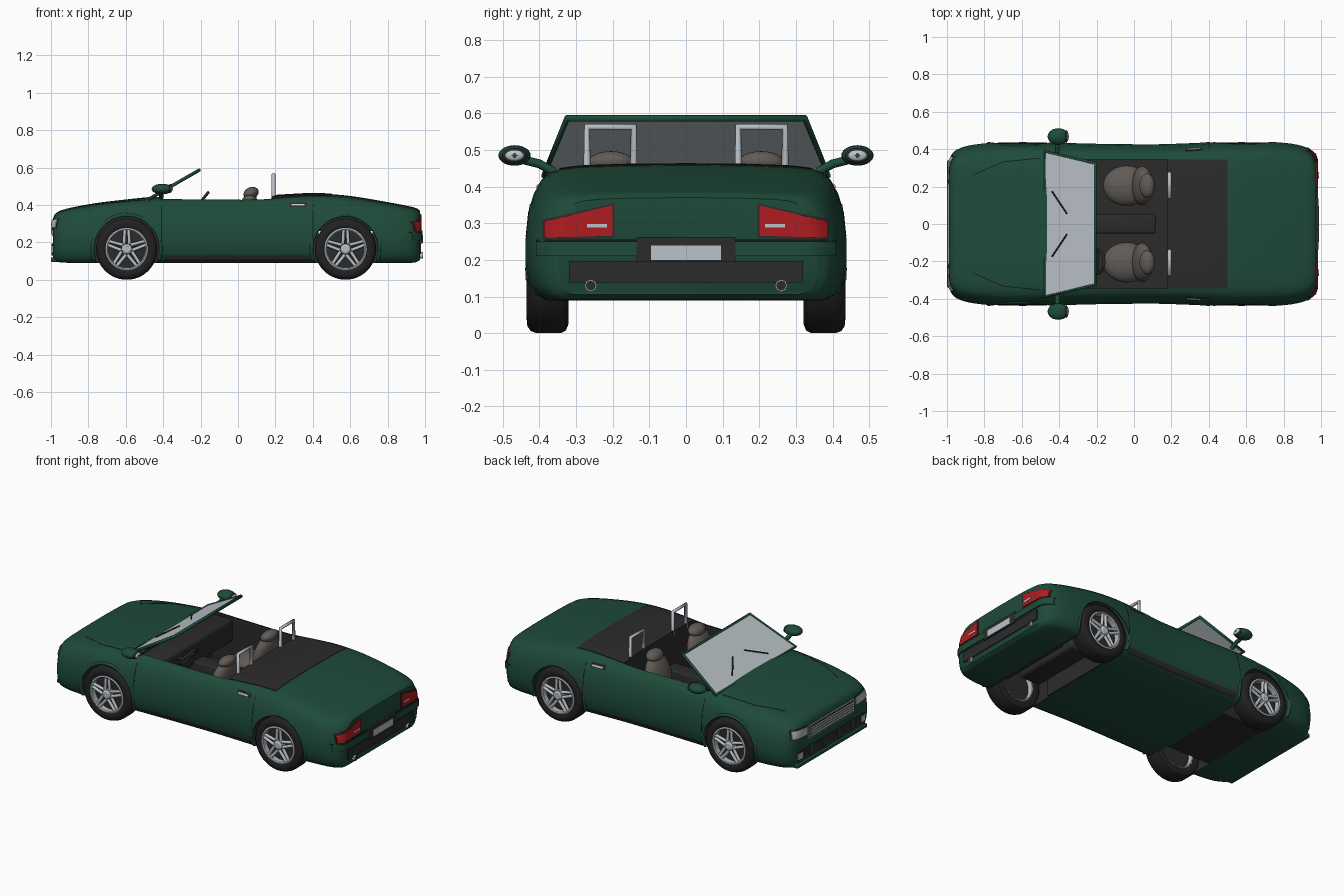
import bpy, bmesh, math
from mathutils import Vector, Matrix
from mathutils.bvhtree import BVHTree

if "Cube" in bpy.data.objects:
    bpy.data.objects.remove(bpy.data.objects["Cube"])

def material(name, rgb):
    m = bpy.data.materials.new(name)
    m.diffuse_color = (*rgb, 1)
    m.use_nodes = True
    m.node_tree.nodes["Principled BSDF"].inputs["Base Color"].default_value = m.diffuse_color
    return m

GREEN = material("dark green paint", (.013, .070, .041))
DARK = material("black trim", (.024, .024, .025))
TYRE = material("tyre rubber", (.015, .015, .015))
SILVER = material("silver metal", (.48, .52, .56))
GLASS = material("pale glass", (.50, .55, .59))
RED = material("red lamp", (.42, .012, .014))
SEAT = material("brown leather", (.12, .105, .092))
LINE = material("panel gap", (.006, .012, .01))

def finish(name, bm, mat, angle=35):
    bmesh.ops.recalc_face_normals(bm, faces=bm.faces[:])
    me = bpy.data.meshes.new(name)
    bm.to_mesh(me)
    bm.free()
    ob = bpy.data.objects.new(name, me)
    bpy.context.collection.objects.link(ob)
    me.materials.append(mat)
    activate(ob)
    bpy.ops.object.shade_smooth_by_angle(angle=math.radians(angle))
    return ob

def activate(ob):
    bpy.ops.object.select_all(action='DESELECT')
    ob.select_set(True)
    bpy.context.view_layer.objects.active = ob

def box(name, lo, hi, mat, bevel=0):
    lo, hi = Vector(lo), Vector(hi)
    bm = bmesh.new()
    bmesh.ops.create_cube(bm, size=1, matrix=Matrix.Translation((lo + hi) / 2) @ Matrix.Diagonal((*(hi - lo), 1)))
    if bevel:
        bmesh.ops.bevel(bm, geom=bm.edges[:], offset=bevel, segments=3, affect='EDGES', profile=.5)
    return finish(name, bm, mat)

def ball(name, c, r, mat, tilt=0):
    bm = bmesh.new()
    m = Matrix.Translation(c) @ Matrix.Rotation(tilt, 4, 'Y') @ Matrix.Diagonal((*r, 1))
    bmesh.ops.create_uvsphere(bm, u_segments=24, v_segments=14, radius=1, matrix=m)
    return finish(name, bm, mat, 60)

def lathe(name, profile, c, s, mat, closed=True, n=48):
    """Revolve (radius, outward y) points around the y axis."""
    bm = bmesh.new()
    rings = [[bm.verts.new((c[0] + r * math.cos(2 * math.pi * i / n), c[1] + s * y,
                            c[2] + r * math.sin(2 * math.pi * i / n))) for i in range(n)] for r, y in profile]
    for k in range(len(rings) - (0 if closed else 1)):
        a, b = rings[k], rings[(k + 1) % len(rings)]
        for i in range(n):
            bm.faces.new((a[i], a[(i + 1) % n], b[(i + 1) % n], b[i]))
    if not closed:
        bm.faces.new(rings[0])
        bm.faces.new(rings[-1])
    return finish(name, bm, mat)

def pipe(name, paths, r, mat, cyclic=False):
    cu = bpy.data.curves.new(name, 'CURVE')
    cu.dimensions, cu.bevel_depth, cu.bevel_resolution, cu.use_fill_caps = '3D', r, 2, True
    for pts in paths:
        sp = cu.splines.new('POLY')
        sp.points.add(len(pts) - 1)
        sp.use_cyclic_u = cyclic
        for p, co in zip(sp.points, pts):
            p.co = (*co, 1)
    cu.materials.append(mat)
    ob = bpy.data.objects.new(name, cu)
    bpy.context.collection.objects.link(ob)
    activate(ob)
    bpy.ops.object.convert(target='MESH')

# Body stations: x, half width, top z, bottom z
ST = [(-.99, .338, .325, .115), (-.979, .366, .350, .10), (-.95, .396, .369, .093), (-.88, .42, .388, .09),
      (-.75, .435, .411, .09), (-.6, .44, .429, .09), (-.45, .436, .443, .09), (-.2, .429, .444, .09),
      (.1, .426, .444, .09), (.25, .43, .454, .09), (.42, .437, .461, .09), (.6, .441, .448, .09),
      (.8, .434, .415, .09), (.9, .417, .396, .09), (.95, .39, .384, .093), (.973, .355, .370, .105)]
SEC = [(0, 1), (.35, .997), (.65, .985), (.78, .968), (.85, .94), (.9, .89), (.945, .79), (.98, .65),
       (1, .48), (1, .3), (.98, .15), (.94, .05), (.87, 0), (.4, 0)]

def slope(k, c):
    a, b = ST[max(k - 1, 0)], ST[min(k + 1, len(ST) - 1)]
    return (b[c] - a[c]) / (b[0] - a[0])

def station(k, t):
    a, b = ST[k], ST[k + 1]
    h = b[0] - a[0]
    return [a[0] + h * t] + [(2*t**3 - 3*t*t + 1) * a[c] + (t**3 - 2*t*t + t) * h * slope(k, c)
                             + (3*t*t - 2*t**3) * b[c] + (t**3 - t*t) * h * slope(k + 1, c) for c in (1, 2, 3)]

bm = bmesh.new()
rings = []
for x, w, zt, zb in [station(k, t / 4) for k in range(len(ST) - 1) for t in range(4)] + [list(ST[-1])]:
    half = [(w * a, zb + (zt - zb) * b) for a, b in SEC]
    rings.append([bm.verts.new((x, y, z)) for y, z in half + [(-y, z) for y, z in reversed(half[1:])]])
for a, b in zip(rings, rings[1:]):
    for i in range(len(a)):
        j = (i + 1) % len(a)
        bm.faces.new((a[i], a[j], b[j], b[i]))
bm.faces.new(rings[0])
bm.faces.new(rings[-1])
bmesh.ops.recalc_face_normals(bm, faces=bm.faces[:])
BVH = BVHTree.FromBMesh(bm)
body = finish("body", bm, GREEN)
body.data.materials.append(DARK)

# Cut the wheel wells and the cockpit
WX, WZ, WELL, INNER = (-.595, .575), .164, .175, .24
cutters = [lathe("well_cutter", [(WELL, INNER), (WELL, .6)], (x, 0, WZ), s, DARK, False, 64) for x in WX for s in (1, -1)]
cutters.append(box("cockpit_cutter", (-.42, -.345, .15), (.18, .345, .7), DARK))
cutters.append(box("underfloor_cutter", (.43, -.3, 0), (.72, .3, .26), DARK))
for c in cutters:
    m = body.modifiers.new("cut", 'BOOLEAN')
    m.operation, m.solver, m.object = 'DIFFERENCE', 'EXACT', c
    activate(body)
    bpy.ops.object.modifier_apply(modifier=m.name)
    bpy.data.objects.remove(c)
for p in body.data.polygons:
    c = p.center
    d = min(math.hypot(c.x - x, c.z - WZ) for x in WX)
    well = (abs(d - WELL) < .003 and abs(p.normal.y) < .2) or (d < WELL and abs(c.y) < .3)
    pit = -.421 < c.x < .181 and abs(c.y) < .3455 and c.z > .149
    under = .429 < c.x < .721 and abs(c.y) < .305 and .092 < c.z < .27
    p.material_index = 1 if well or pit or under else 0
activate(body)
bpy.ops.object.shade_smooth_by_angle(angle=math.radians(35))
box("rear_axle_housing", (.5, -.23, .12), (.65, .23, .3), DARK, .02)

def decal(name, quad, axis, s, mat, off=.004, n=10):
    """Thin plate laid on the body: a quad projected along an axis (0, 1, 2) from side s."""
    d = Vector([s if i == axis else 0 for i in range(3)])
    q = [Vector(p) for p in quad]
    bm = bmesh.new()
    g = []
    for i in range(n + 1):
        for j in range(n + 1):
            u, v = i / n, j / n
            p = list((q[0] * (1 - u) + q[1] * u) * (1 - v) + (q[3] * (1 - u) + q[2] * u) * v)
            p.insert(axis, 2 * s)
            hit = BVH.ray_cast(Vector(p), -d)[0] or BVH.find_nearest(Vector(p))[0]
            g.append(bm.verts.new(hit - d * .003))
    for i in range(n):
        for j in range(n):
            k = i * (n + 1) + j
            bm.faces.new((g[k], g[k + 1], g[k + n + 2], g[k + n + 1]))
    r = bmesh.ops.extrude_face_region(bm, geom=bm.faces[:])
    bmesh.ops.translate(bm, vec=d * (off + .003), verts=[e for e in r['geom'] if isinstance(e, bmesh.types.BMVert)])
    return finish(name, bm, mat)

def rect(a0, a1, b0, b1):
    return [(a0, b0), (a1, b0), (a1, b1), (a0, b1)]

# Folded roof cover, rear end
decal("roof_cover", rect(.18, .5, -.345, .345), 2, 1, DARK, .003, 24)
decal("rear_bumper_ledge", rect(-.41, .41, .21, .25), 0, 1, GREEN, .012, 24)
decal("rear_bumper_gap", rect(-.41, .41, .25, .256), 0, 1, LINE, .006, 24)
decal("rear_lower_panel", rect(-.32, .32, .138, .197), 0, 1, DARK, .006)
decal("plate_recess", rect(-.135, .135, .195, .262), 0, 1, DARK, .014)
decal("rear_plate", rect(-.095, .095, .2, .24), 0, 1, GLASS, .017)

# Front end: grille, intake, lip
decal("grille_frame", rect(-.22, .22, .235, .315), 0, -1, SILVER, .005)
decal("grille_opening", rect(-.21, .21, .242, .308), 0, -1, DARK, .007)
for i in range(4):
    decal("grille_bar", rect(-.21, .21, .248 + i * .015, .257 + i * .015), 0, -1, SILVER, .009)
decal("front_intake", rect(-.32, .32, .135, .19), 0, -1, DARK, .004)
for y in (-.2, -.07, .07, .2):
    decal("intake_post", rect(y - .012, y + .012, .13, .195), 0, -1, GREEN, .008)
box("front_lip", (-1, -.34, .095), (-.95, .34, .12), GREEN, .006)

# Parts found on both sides
for s in (1, -1):
    def both(name, quad, axis, side, mat, off=.004, n=10):
        decal(name, [(a * s, b) if axis == 0 else (a, b * s) if axis == 2 else (a, b) for a, b in quad], axis, side, mat, off, n)
    both("tail_lamp_surround", [(.195, .26), (.392, .254), (.392, .31), (.195, .354)], 0, 1, DARK, .003)
    both("tail_lamp", [(.2, .266), (.388, .26), (.388, .305), (.2, .349)], 0, 1, RED, .007)
    both("reversing_lamp", rect(.215, .27, .288, .298), 0, 1, GLASS, .009)
    both("headlamp_surround", [(.23, .265), (.366, .275), (.36, .328), (.23, .322)], 0, -1, DARK, .003)
    both("headlamp", [(.236, .27), (.362, .28), (.356, .323), (.236, .317)], 0, -1, SILVER, .007)
    both("fog_lamp", rect(.285, .325, .145, .18), 0, -1, SILVER, .007)
    both("bonnet_line", [(-.86, .26), (-.7, .33), (-.7, .335), (-.86, .265)], 2, 1, LINE, .001)
    both("bonnet_line", [(-.7, .33), (-.5, .35), (-.5, .355), (-.7, .335)], 2, 1, LINE, .001)
    for x in (-.41, .4):
        both("door_line", rect(x - .0025, x + .0025, .12, .425), 1, s, LINE, .001)
    both("sill_strip", rect(-.4, .38, .1, .13), 1, s, DARK, .001)
    both("door_handle_recess", rect(.275, .365, .39, .412), 1, s, DARK, .003)
    both("door_handle", rect(.285, .355, .397, .406), 1, s, SILVER, .008)

    # Exhaust
    pipe("exhaust", [[(.9, s * .26, .13), (.988, s * .26, .13)]], .017, SILVER)
    pipe("exhaust_bore", [[(.95, s * .26, .13), (.99, s * .26, .13)]], .014, DARK)

    # Door mirror
    ball("mirror_shell", (-.405, s * .468, .485), (.057, .044, .028), GREEN)
    ball("mirror_rim", (-.363, s * .468, .485), (.011, .034, .021), DARK)
    ball("mirror_glass", (-.358, s * .468, .485), (.009, .026, .015), GLASS)
    pipe("mirror_stalk", [[(-.41, s * .36, .44), (-.41, s * .40, .462), (-.41, s * .45, .475)]], .012, GREEN)

    # Seat with headrest and roll hoop
    ball("seat_cushion", (-.04, s * .205, .27), (.125, .108, .06), SEAT)
    ball("seat_back", (.045, s * .205, .35), (.05, .105, .125), SEAT, .25)
    ball("headrest", (.07, s * .205, .463), (.042, .065, .032), SEAT, -.4)
    pipe("roll_hoop", [[(.19, s * .143, .42), (.19, s * .143, .563), (.19, s * .27, .563), (.19, s * .27, .42)]], .0105, SILVER)

    # Wheels
    for x in WX:
        c = (x, s * .378, WZ)
        lathe("tyre", [(.112, .05), (.125, .057), (.145, .055), (.158, .046), (.164, .03), (.164, -.035),
                       (.157, -.05), (.14, -.057), (.112, -.052)], c, s, TYRE)
        lathe("rim", [(.1, .053), (.106, .057), (.114, .054), (.114, -.05), (.106, -.05), (.1, .03)], c, s, SILVER)
        lathe("brake_disc", [(.103, -.02), (.103, .02)], c, s, DARK, False)
        lathe("hub_cap", [(.028, .01), (.028, .053), (.018, .06)], c, s, SILVER, False, 20)
        bars = []
        for k in range(10):
            a = math.pi / 2 + (k // 2) * 2 * math.pi / 5
            b = .2 if k % 2 else -.2
            bars.append([(x + r * math.cos(a + t), c[1] + s * y, WZ + r * math.sin(a + t))
                         for r, y, t in ((.03, .045, b * 2.6), (.103, .046, b * .5))])
        pipe("wheel_spokes", bars, .0095, SILVER)
        # Arch lip
        arc = [math.radians(-17 + i * 214 / 32) for i in range(33)]
        pipe("arch_lip", [[(x + .182 * math.cos(a), s * (.430 - .012 * max(0, math.sin(a)) - .07 * max(0, -math.sin(a))),
                            WZ + .182 * math.sin(a)) for a in arc]], .010, GREEN)

# Windscreen with frame and wipers
def screen(x, y, lift=0):
    return (x - lift * .5, y, .435 + (x + .47) * .575 + lift)

bm = bmesh.new()
layers = [[bm.verts.new(screen(*p, h)) for p in ((-.475, -.385), (-.475, .385), (-.21, .327), (-.21, -.327))] for h in (-.003, .003)]
for f in layers:
    bm.faces.new(f)
for i in range(4):
    j = (i + 1) % 4
    bm.faces.new((layers[0][i], layers[0][j], layers[1][j], layers[1][i]))
finish("windscreen", bm, GLASS, 10)
pipe("windscreen_frame", [[screen(*p) for p in ((-.475, -.388), (-.207, -.325), (-.207, .325), (-.475, .388))]], .0095, GREEN, True)
pipe("wipers", [[screen(-.435, s * .175, .008), screen(-.355, s * .055, .008)] for s in (1, -1)], .004, DARK)

# Dashboard, console, steering wheel
box("dashboard", (-.43, -.345, .28), (-.27, .345, .425), DARK, .02)
box("centre_console", (-.3, -.05, .14), (.115, .05, .31), DARK, .01)
tilt = Matrix.Translation((-.2, -.2, .415)) @ Matrix.Rotation(math.radians(38), 4, 'Y')
circle = [tilt @ Vector((0, .065 * math.cos(i * math.pi / 14), .065 * math.sin(i * math.pi / 14))) for i in range(28)]
pipe("steering_wheel", [circle], .008, DARK, True)
pipe("steering_column", [[(-.3, -.2, .37), (-.2, -.2, .415)], [circle[0], circle[14]]], .009, DARK)
